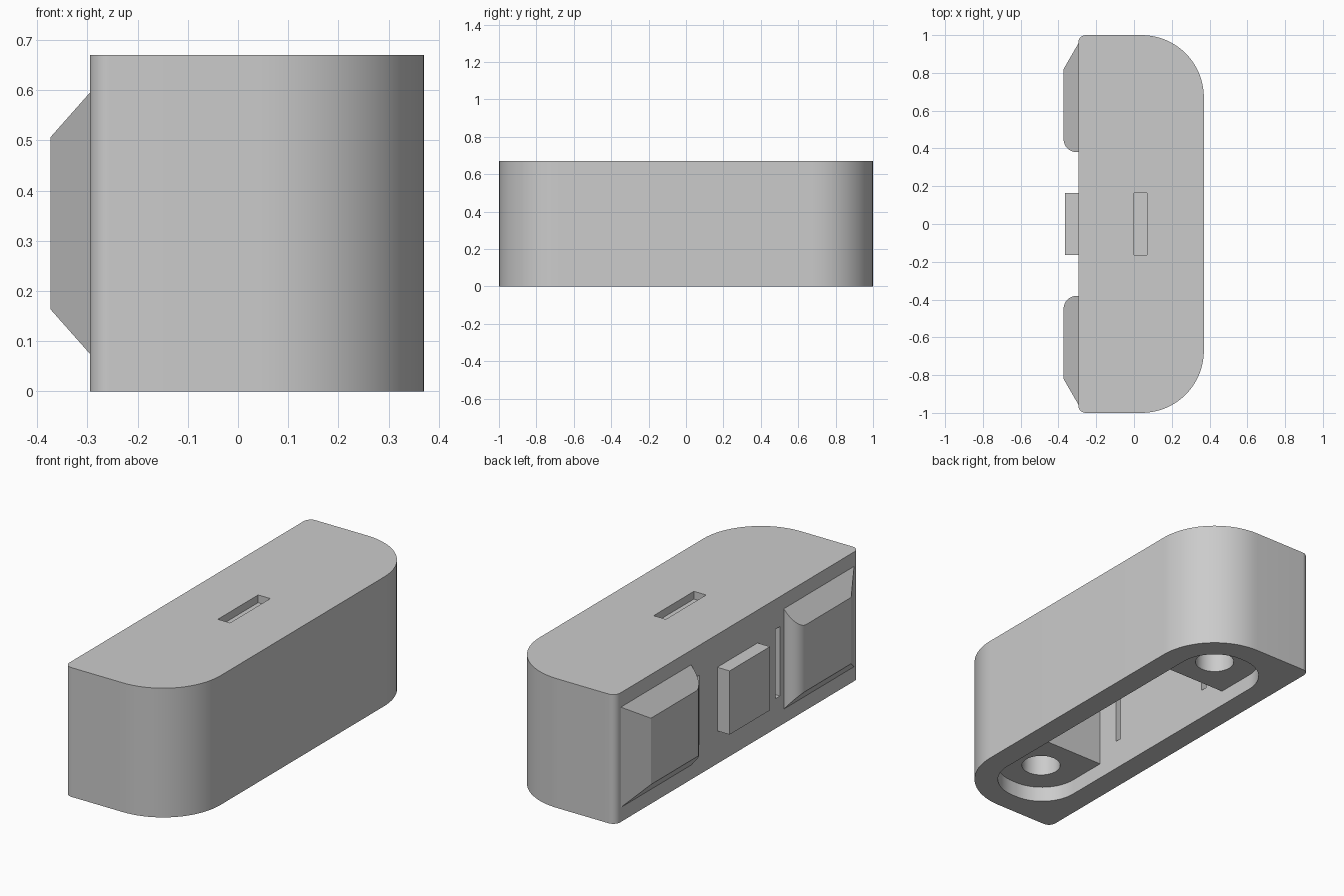
import bpy, bmesh, math
from mathutils import Vector

cube = bpy.data.objects.get("Cube")
if cube:
    bpy.data.objects.remove(cube, do_unlink=True)

grey = bpy.data.materials.new("light_grey")
grey.use_nodes = True
grey.diffuse_color = (0.6, 0.6, 0.6, 1)
grey.node_tree.nodes["Principled BSDF"].inputs["Base Color"].default_value = (0.6, 0.6, 0.6, 1)

HEIGHT = 0.67
MID = HEIGHT / 2


def rounded(points, segments=20):
    """Outline from (x, y, radius) corners, each filleted by its radius."""
    outline = []
    for i, (x, y, r) in enumerate(points):
        p = Vector((x, y))
        if r == 0:
            outline.append(p)
            continue
        a = (Vector(points[i - 1][:2]) - p).normalized()
        b = (Vector(points[(i + 1) % len(points)][:2]) - p).normalized()
        half = a.angle(b) / 2
        centre = p + (a + b).normalized() * r / math.sin(half)
        start = p + a * r / math.tan(half) - centre
        end = p + b * r / math.tan(half) - centre
        sweep = start.angle_signed(end)
        for k in range(segments + 1):
            t = -sweep * k / segments
            c, s = math.cos(t), math.sin(t)
            outline.append(centre + Vector((start.x * c - start.y * s, start.x * s + start.y * c)))
    return outline


def prism(name, outline, z0, z1, planes=()):
    """Extrude an outline upward, then trim it by (point, normal) planes."""
    bm = bmesh.new()
    face = bm.faces.new([bm.verts.new((p[0], p[1], z0)) for p in outline])
    top = bmesh.ops.extrude_face_region(bm, geom=[face])["geom"]
    bmesh.ops.translate(bm, vec=(0, 0, z1 - z0),
                        verts=[v for v in top if isinstance(v, bmesh.types.BMVert)])
    for point, normal in planes:
        cut = bmesh.ops.bisect_plane(bm, geom=bm.verts[:] + bm.edges[:] + bm.faces[:],
                                     plane_co=point, plane_no=normal, clear_outer=True)
        rim = [e for e in cut["geom_cut"] if isinstance(e, bmesh.types.BMEdge)]
        bmesh.ops.edgeloop_fill(bm, edges=rim)
    bmesh.ops.recalc_face_normals(bm, faces=bm.faces[:])
    mesh = bpy.data.meshes.new(name)
    bm.to_mesh(mesh)
    bm.free()
    mesh.materials.append(grey)
    obj = bpy.data.objects.new(name, mesh)
    bpy.context.collection.objects.link(obj)
    return obj


def box(name, x0, x1, y0, y1, z0, z1):
    return prism(name, [(x0, y0), (x1, y0), (x1, y1), (x0, y1)], z0, z1)


def smooth(obj):
    bpy.ops.object.select_all(action="DESELECT")
    obj.select_set(True)
    bpy.context.view_layer.objects.active = obj
    bpy.ops.object.shade_smooth_by_angle(angle=math.radians(25))


def carve(obj, cutter):
    """Subtract the cutter and discard it."""
    cutter.hide_render = True
    mod = obj.modifiers.new("carve", "BOOLEAN")
    mod.operation, mod.solver, mod.object = "DIFFERENCE", "EXACT", cutter
    bpy.context.view_layer.objects.active = obj
    bpy.ops.object.modifier_apply(modifier=mod.name)
    bpy.data.objects.remove(cutter, do_unlink=True)


# Housing with large fillets on one long side and small ones on the other
body = prism("housing", rounded([(-0.295, -1, 0.04), (0.37, -1, 0.33),
                                 (0.37, 1, 0.33), (-0.295, 1, 0.04)]), 0, HEIGHT)

# Shallow recess underneath, then the deep pocket between the end bosses
carve(body, prism("recess", rounded([(-0.175, -0.88, 0.2), (0.25, -0.88, 0.2),
                                     (0.25, 0.88, 0.2), (-0.175, 0.88, 0.2)]), -0.1, 0.08))
carve(body, box("pocket", -0.175, 0.25, -0.47, 0.47, -0.05, 0.55))

# Slot in the top
carve(body, box("top_slot", 0, 0.07, -0.165, 0.165, HEIGHT - 0.04, 0.8))

# Round holes in the bosses and narrow slits through the flat wall
for side in (-1, 1):
    ring = [(0.04 + 0.095 * math.cos(k * math.tau / 48),
             side * 0.67 + 0.095 * math.sin(k * math.tau / 48)) for k in range(48)]
    carve(body, prism("boss_hole", ring, 0.04, 0.55))
    y = side * 0.33
    carve(body, box("slit", -0.4, -0.1, y - 0.018, y + 0.018, MID - 0.18, MID + 0.18))
smooth(body)

# Sloped pads on the flat wall, filleted at their inner ends
slopes = [((-0.295, 0, MID + s * 0.26), (-0.087, 0, s * 0.077)) for s in (-1, 1)]
for side, label in ((-1, "front"), (1, "back")):
    corners = [(-0.295, 0.38, 0), (-0.295, 0.955, 0), (-0.373, 0.82, 0), (-0.373, 0.38, 0.07)]
    outline = [(p.x, side * p.y) for p in rounded(corners, 12)]
    smooth(prism(label + "_pad", outline, 0.02, HEIGHT - 0.02, slopes))

# Square key block in the middle of the flat wall
box("key_block", -0.366, -0.295, -0.165, 0.165, MID - 0.165, MID + 0.165)
